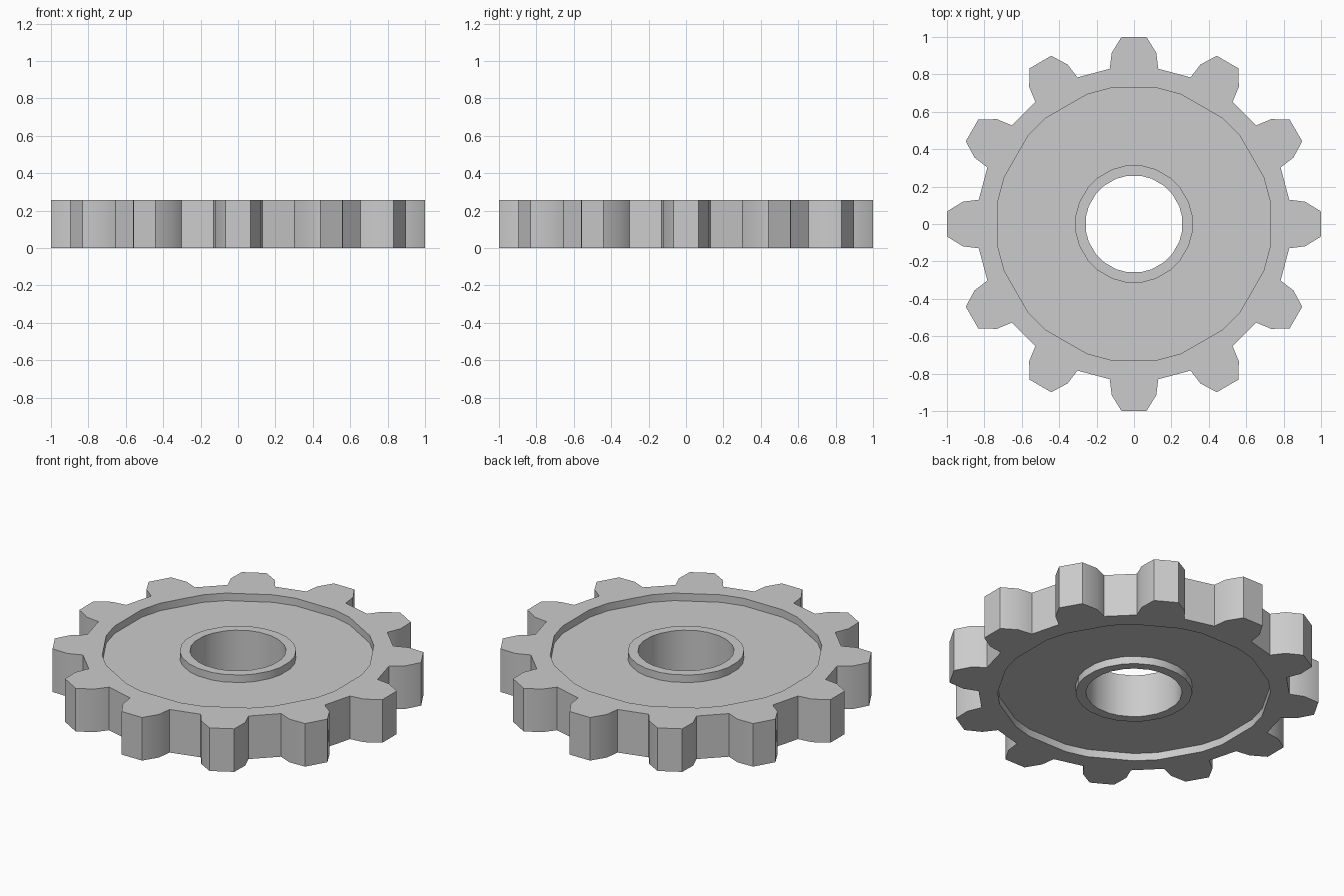
import bpy, bmesh, math

if "Cube" in bpy.data.objects:
    bpy.data.objects.remove(bpy.data.objects["Cube"])

TEETH = 12
HEIGHT = 0.257
DEPTH = 0.045          # recess depth on both faces
# half tooth outline: (radial, tangential) root, shoulder, tip
HALF = [(0.83, 0.13), (0.915, 0.119), (1.0, 0.067)]
TOOTH = [(r, -t) for r, t in HALF] + HALF[::-1]

bm = bmesh.new()


def place(r, t, k, z):
    a = 2 * math.pi * k / TEETH
    return bm.verts.new((r * math.cos(a) - t * math.sin(a),
                         r * math.sin(a) + t * math.cos(a), z))


def ring(radius, z, half_deg):
    # two points per tooth
    h = math.radians(half_deg)
    r, t = radius * math.cos(h), radius * math.sin(h)
    return [place(r, s * t, k, z) for k in range(TEETH) for s in (-1, 1)]


def outline(z):
    return [place(r, t, k, z) for k in range(TEETH) for r, t in TOOTH]


def bridge(a, b):
    n = len(a)
    for i in range(n):
        j = (i + 1) % n
        bm.faces.new((a[i], a[j], b[j], b[i]))


def side(z, floor):
    # one gear face: teeth, rim, recess, raised hub
    out = outline(z)
    n = len(TOOTH)
    for k in range(TEETH):
        bm.faces.new(out[k * n:(k + 1) * n])
    roots = [out[k * n + i] for k in range(TEETH) for i in (0, n - 1)]
    rings = [roots, ring(0.737, z, 10), ring(0.737, floor, 10),
             ring(0.315, floor, 8.5), ring(0.315, z, 8.5), ring(0.26, z, 8.5)]
    for a, b in zip(rings, rings[1:]):
        bridge(a, b)
    return out, rings[-1]


top_out, top_bore = side(HEIGHT, HEIGHT - DEPTH)
low_out, low_bore = side(0, DEPTH)
bridge(low_out, top_out)      # toothed outer wall
bridge(top_bore, low_bore)    # bore wall
bmesh.ops.recalc_face_normals(bm, faces=bm.faces)

mesh = bpy.data.meshes.new("gear_wheel")
bm.to_mesh(mesh)
bm.free()
gear = bpy.data.objects.new("gear_wheel", mesh)
bpy.context.collection.objects.link(gear)
bpy.context.view_layer.objects.active = gear
gear.select_set(True)
bpy.ops.object.shade_smooth_by_angle(angle=math.radians(30))
